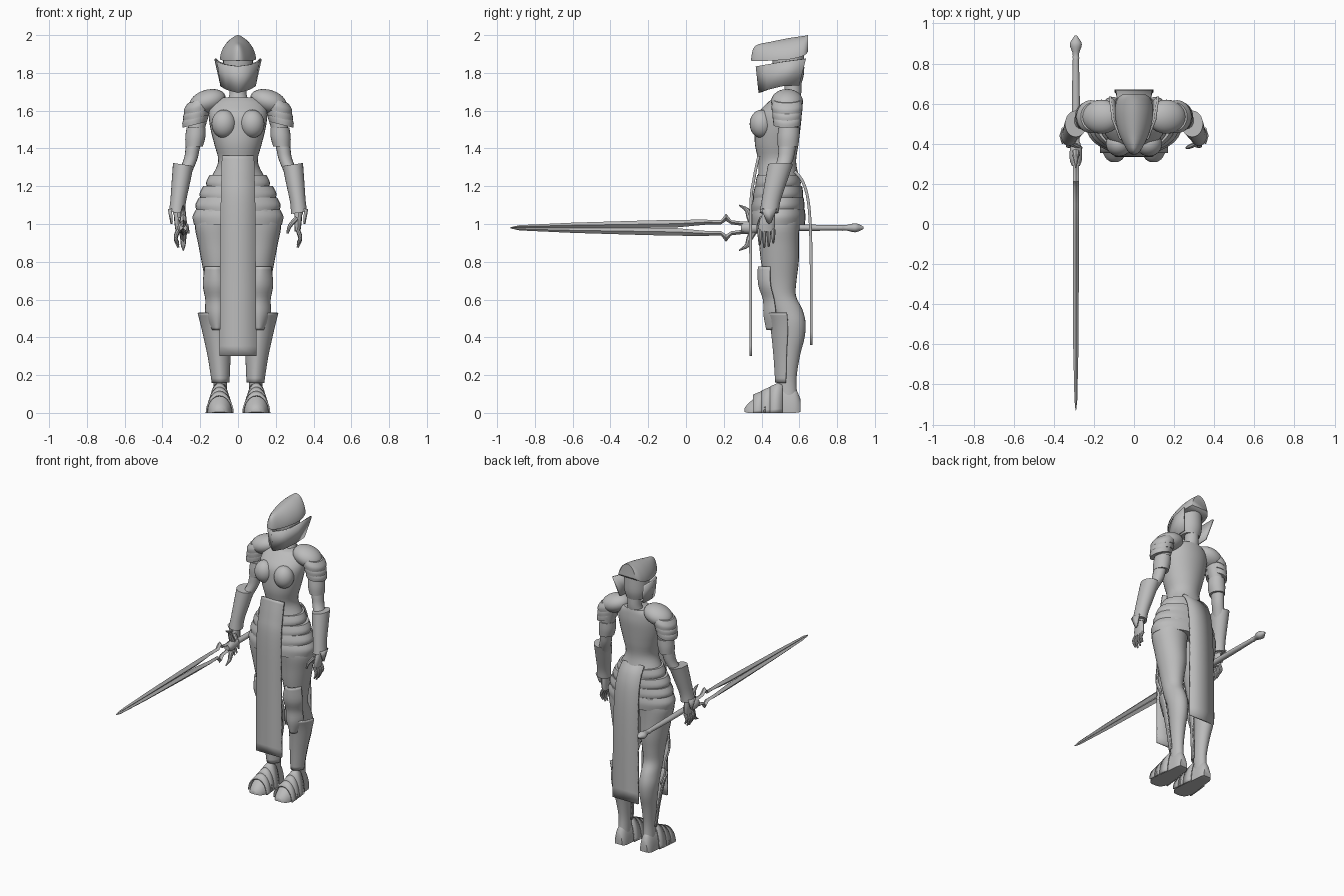
import bpy, bmesh
from math import cos, sin, pi, radians
from mathutils import Vector, Matrix

if "Cube" in bpy.data.objects:
    bpy.data.objects.remove(bpy.data.objects["Cube"], do_unlink=True)

steel = bpy.data.materials.new("plain grey")
steel.use_nodes = True
steel.diffuse_color = (0.5, 0.5, 0.5, 1)
steel.node_tree.nodes["Principled BSDF"].inputs["Base Color"].default_value = (0.5, 0.5, 0.5, 1)


def finish(name, bm, thick=0, mirror=False, angle=40):
    """Turn a bmesh into a shaded object with optional thickness and mirror."""
    bmesh.ops.recalc_face_normals(bm, faces=bm.faces)
    mesh = bpy.data.meshes.new(name)
    bm.to_mesh(mesh)
    bm.free()
    mesh.materials.append(steel)
    mesh.shade_smooth()
    mesh.set_sharp_from_angle(angle=radians(angle))
    ob = bpy.data.objects.new(name, mesh)
    bpy.context.collection.objects.link(ob)
    if thick:
        mod = ob.modifiers.new("thickness", 'SOLIDIFY')
        mod.thickness, mod.offset = thick, 0
    if mirror:
        ob.modifiers.new("mirror", 'MIRROR')
    return ob


def grid(name, rows, wrap=False, **options):
    """Skin rows of points; wrapped rows become a capped solid."""
    bm = bmesh.new()
    rings = [[bm.verts.new(p) for p in row] for row in rows]
    for low, high in zip(rings, rings[1:]):
        count = len(low)
        for i in range(count if wrap else count - 1):
            j = (i + 1) % count
            bm.faces.new((low[i], low[j], high[j], high[i]))
    if wrap:
        bm.faces.new(rings[0])
        bm.faces.new(rings[-1])
    return finish(name, bm, **options)


def smooth(points, steps):
    """Catmull-Rom interpolation of tuples of any length."""
    pts = [Vector(p) for p in points]
    ext = [pts[0]] + pts + [pts[-1]]
    out = []
    for a, b, c, d in zip(ext, ext[1:], ext[2:], ext[3:]):
        for k in range(steps):
            t = k / steps
            out.append(b + (c - a) * t / 2 + (a * 2 - b * 5 + c * 4 - d) * t * t / 2
                       + (b * 3 - a - c * 3 + d) * t ** 3 / 2)
    return out + [pts[-1]]


def loft(name, stations, seg=24, axis='z', arc=None, steps=4, tilt=0, power=2,
         thick=0, **options):
    """Skin ellipses given as (x, y, z, radius, radius); arc limits the angle."""
    start, end = arc or (0, 2 * pi)
    count = seg + 1 if arc else seg
    rows = []
    for x, y, z, ra, rb in smooth(stations, steps):
        row = []
        for i in range(count):
            t = start + (end - start) * i / seg
            c, s = cos(t), sin(t)
            u = ra * abs(c) ** (2 / power) * (1 if c > 0 else -1)
            v = rb * abs(s) ** (2 / power) * (1 if s > 0 else -1)
            row.append((x + u, y + v, z + tilt * u) if axis == 'z' else (x + u, y, z + v))
        rows.append(row)
    return grid(name, rows, wrap=not thick, thick=thick, **options)


def ball(name, centre, radii, turn=0, mirror=True):
    bm = bmesh.new()
    place = Matrix.Translation(centre) @ Matrix.Rotation(turn, 4, 'Y') @ Matrix.Diagonal((*radii, 1))
    bmesh.ops.create_uvsphere(bm, u_segments=24, v_segments=14, radius=1, matrix=place)
    return finish(name, bm, mirror=mirror)


def tube(name, points, radii, mirror=False, seg=8):
    """Round tube whose rings follow the path."""
    pts = smooth([(*p, r) for p, r in zip(points, radii)], 4)
    rows = []
    for i, p in enumerate(pts):
        ahead = (pts[min(i + 1, len(pts) - 1)] - pts[max(i - 1, 0)]).xyz.normalized()
        side = ahead.orthogonal().normalized() if abs(ahead.x) > 0.9 else ahead.cross((1, 0, 0)).normalized()
        other = ahead.cross(side)
        rows.append([p.xyz + p.w * (side * cos(2 * pi * k / seg) + other * sin(2 * pi * k / seg))
                     for k in range(seg)])
    return grid(name, rows, wrap=True, mirror=mirror)


# Torso, neck and head
loft("torso", [(0, .49, 1.14, .19, .13), (0, .49, 1.24, .145, .11), (0, .483, 1.33, .105, .1),
               (0, .48, 1.42, .125, .115), (0, .485, 1.5, .145, .12), (0, .495, 1.58, .155, .118),
               (0, .52, 1.64, .14, .09), (0, .535, 1.67, .1, .07)], seg=32)
ball("bust", (.075, .4, 1.53), (.065, .063, .075))
loft("neck", [(0, .55, 1.64, .06, .05), (0, .565, 1.69, .045, .045), (0, .565, 1.76, .045, .045)])
loft("head", [(0, .555, 1.74, .06, .055), (0, .545, 1.8, .078, .08), (0, .54, 1.9, .078, .085)])

# Helmet crown: flat base, arched top, pointed front
loft("helmet_crown", [(0, .345, 1.865, .006, .012), (0, .365, 1.862, .032, .08),
                      (0, .45, 1.865, .075, .1), (0, .55, 1.872, .095, .113),
                      (0, .62, 1.89, .085, .105), (0, .645, 1.91, .06, .09)],
     axis='y', arc=(0, pi), power=1.8)

# Wedge visor
top = [(0, .375, 1.835), (.07, .43, 1.845), (.105, .52, 1.86), (.12, .635, 1.875)]
base = [(0, .39, 1.695), (.055, .43, 1.71), (.088, .51, 1.73), (.088, .6, 1.735)]
flip = lambda row: [(-x, y, z) for x, y, z in row[:0:-1]] + row
grid("visor", [flip(base), flip(top)], thick=.012)


# Hanging cloths
def cloth(name, profile, widths):
    path = smooth(profile, 5)
    rows = []
    for i, (y, z) in enumerate(path):
        w = widths[0] + (widths[1] - widths[0]) * i / (len(path) - 1)
        rows.append([(-w, y, z), (0, y, z), (w, y, z)])
    grid(name, rows, thick=.015)


cloth("front_tabard", [(.385, 1.36), (.36, 1.24), (.343, 1.1), (.343, .7), (.343, .3)], (.085, .098))
cloth("back_cloth", [(.575, 1.28), (.62, 1.22), (.65, 1.1), (.662, .85), (.663, .36)], (.08, .098))

# Hip lames
sizes = [.165, .2, .222, .236]
for i, r in enumerate(sizes):
    z = 1.26 - i * .06
    low = z - (.085 if i == 3 else .07)
    loft(f"hip_lame_{i + 1}", [(0, .49, z, r - .015, r * .35 + .055),
                               (0, .488, z - .04, r + .004, r * .35 + .062),
                               (0, .486, low, r - .004, r * .35 + .06)], seg=32)

# Shoulders
ball("pauldron", (.162, .535, 1.648), (.1, .085, .062), turn=radians(18), mirror=True)
for i in range(3):
    x, z, r = .207 + i * .008, 1.655 - i * .035, .07 - i * .004
    loft(f"shoulder_lame_{i + 1}", [(x, .535, z, r - .012, .07), (x + .006, .535, z - .03, r + .003, .082 - i * .004),
                                    (x + .008, .535, z - .06, r, .08 - i * .004)],
         tilt=-.25, mirror=True)

# Arms
loft("arm", [(.19, .55, 1.62, .05, .05), (.222, .545, 1.5, .045, .048), (.24, .535, 1.4, .038, .045),
             (.252, .525, 1.34, .036, .042), (.29, .49, 1.24, .036, .04), (.32, .44, 1.05, .024, .03)],
     seg=16, mirror=True)
loft("upper_arm_band", [(.222, .545, 1.51, .05, .056), (.226, .542, 1.46, .053, .058),
                        (.232, .54, 1.41, .046, .054)], mirror=True)
loft("vambrace", [(.29, .5, 1.315, .054, .066), (.303, .475, 1.22, .048, .058),
                  (.317, .45, 1.12, .041, .05), (.323, .44, 1.06, .043, .05)], tilt=.15, mirror=True)
grid("wrist_flap", [[(.355, .4, 1.08), (.367, .44, 1.08), (.355, .48, 1.08)],
                    [(.35, .43, 1.01), (.352, .44, 1), (.35, .45, 1.01)]], thick=.01, mirror=True)

# Hands
loft("palm", [(.32, .44, 1.07, .02, .028), (.318, .43, 1.01, .019, .042), (.315, .425, .96, .015, .042)],
     seg=12, mirror=True)
for i, length in enumerate([.075, .09, .085, .065]):
    y = .39 + i * .024
    tube(f"finger_{i + 1}", [(.315, y, .97), (.33, y, .965 - length / 2), (.315, y, .965 - length)],
         [.011, .01, .005], mirror=True)
tube("thumb", [(.31, .4, 1.03), (.275, .385, .99), (.262, .38, .95)], [.013, .011, .006], mirror=True)

# Legs
loft("leg", [(.1, .49, 1.08, .1, .12), (.115, .487, 1, .114, .114), (.112, .492, .9, .1, .106),
             (.105, .497, .8, .088, .1), (.104, .5, .7, .07, .085), (.105, .507, .62, .06, .075),
             (.108, .535, .55, .058, .08), (.108, .558, .48, .06, .075), (.105, .56, .4, .055, .068),
             (.1, .548, .3, .045, .055), (.095, .535, .18, .036, .05), (.095, .54, .08, .036, .05)],
     mirror=True)
loft("knee_guard", [(.12, .47, .775, .055, .085), (.112, .47, .68, .074, .083), (.11, .487, .6, .062, .075),
                    (.11, .5, .52, .062, .085), (.11, .5, .44, .03, .07)],
     arc=(-.9 * pi, -.1 * pi), thick=.01, power=1.8, mirror=True)
loft("greave", [(.122, .535, .53, .087, .103), (.113, .54, .45, .076, .088), (.1, .533, .3, .056, .065),
                (.092, .53, .16, .042, .053)], arc=(-pi, 0), thick=.01, power=1.75, mirror=True)

# Armoured shoes
loft("shoe", [(.097, .605, .005, .028, .07), (.097, .575, 0, .042, .13), (.097, .5, 0, .048, .145),
              (.097, .44, 0, .06, .125), (.097, .38, 0, .064, .09), (.097, .33, 0, .045, .05),
              (.097, .31, .005, .02, .02)], axis='y', arc=(0, pi), mirror=True)
for i in range(3):
    y, h = .39 + i * .045, .1 + i * .022
    loft(f"shoe_lame_{i + 1}", [(.097, y - .035, 0, .07 - i * .004, h - .008),
                                (.097, y + .03, 0, .064 - i * .005, h + .02)],
         axis='y', arc=(0, pi), steps=1, thick=.008, mirror=True)

# Sword: forked diamond-section blade, guard, grip and pommel
sx, sz = -.29, .98
edge = [(-.93, .003, 0), (-.88, .014, 0), (-.6, .027, 0), (-.2, .039, 0), (-.05, .042, .002),
        (.1, .043, .016), (.185, .04, .018), (.212, .075, .036), (.24, .04, .018), (.29, .034, .012),
        (.35, .03, 0)]
for side, label in ((1, "upper"), (-1, "lower")):
    loft(f"blade_{label}", [(sx, y, sz + side * (o + i) / 2, min(.015, o / 2), (o - i) / 2)
                            for y, o, i in edge], seg=4, axis='y', steps=1)
    tube(f"guard_{label}", [(sx, .36, sz + side * .01), (sx, .335, sz + side * .06),
                            (sx, .322, sz + side * .095), (sx, .28, sz + side * .12)],
         [.022, .016, .012, .003])
loft("guard_block", [(sx, .29, sz, .02, .02), (sx, .32, sz, .03, .032), (sx, .37, sz, .03, .03),
                     (sx, .41, sz, .02, .02)], axis='y', seg=12)
loft("grip", [(sx, .38, sz, .019, .018), (sx, .6, sz, .02, .017), (sx, .84, sz, .015, .014)],
     axis='y', seg=12)
loft("pommel", [(sx, .825, sz, .018, .016), (sx, .85, sz, .016, .015), (sx, .895, sz, .03, .024),
                (sx, .925, sz, .016, .014), (sx, .94, sz, .005, .005)], axis='y', seg=12)
